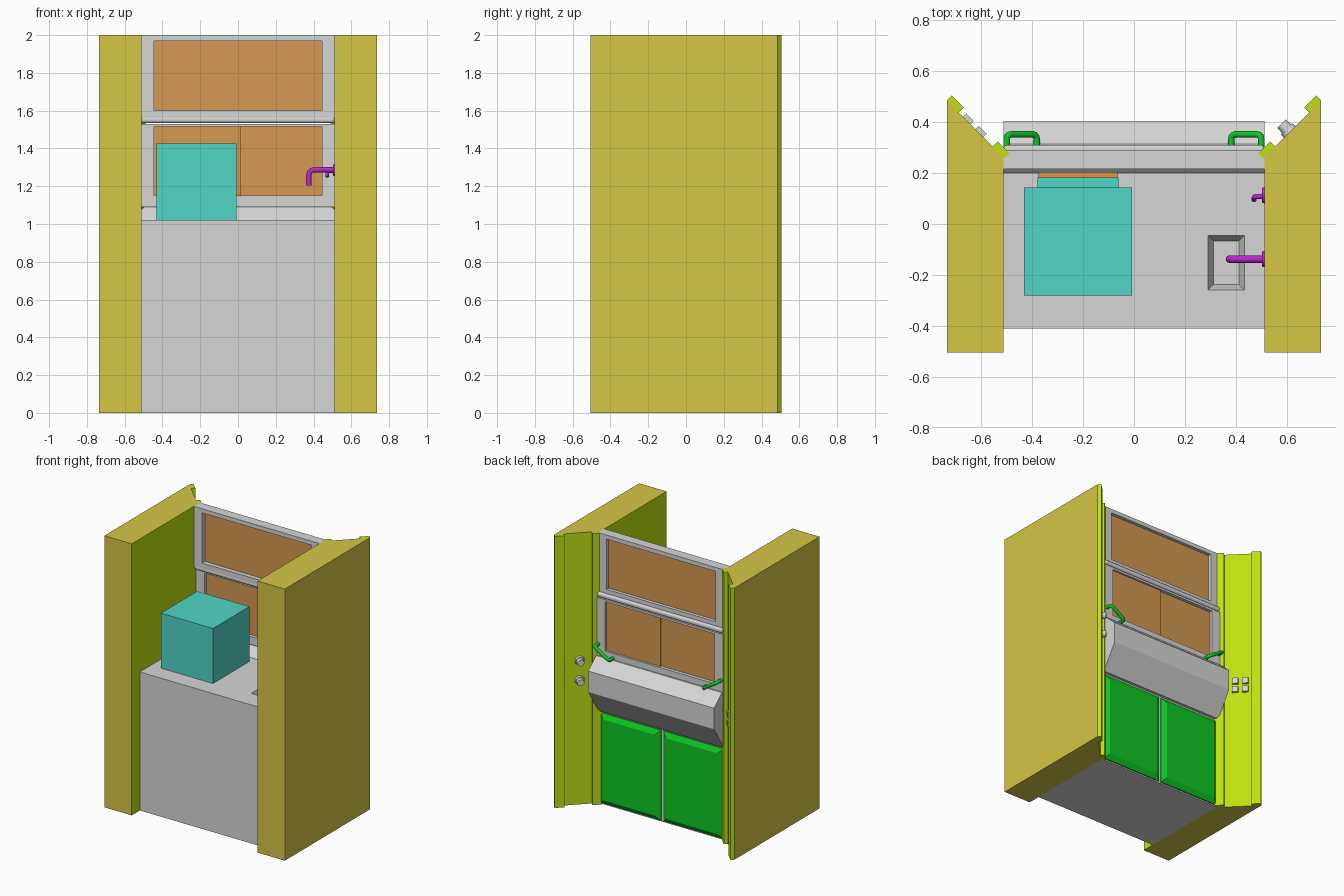
import bpy, bmesh, math
from mathutils import Vector, Matrix

if "Cube" in bpy.data.objects:
    bpy.data.objects.remove(bpy.data.objects["Cube"])


def mat(name, rgb):
    m = bpy.data.materials.new(name)
    m.diffuse_color = (*rgb, 1)
    m.use_nodes = True
    m.node_tree.nodes["Principled BSDF"].inputs["Base Color"].default_value = m.diffuse_color
    return m


GRAY = mat("gray", (0.67, 0.67, 0.67))
YELLOW = mat("yellow", (0.66, 0.57, 0.06))
LIME = mat("lime", (0.52, 0.75, 0.005))
GREEN = mat("green", (0.004, 0.58, 0.017))
TEAL = mat("teal", (0.08, 0.67, 0.56))
BROWN = mat("brown", (0.66, 0.32, 0.085))
PURPLE = mat("purple", (0.5, 0.02, 0.62))


def finish(name, bm, *mats):
    bmesh.ops.recalc_face_normals(bm, faces=bm.faces)
    me = bpy.data.meshes.new(name)
    bm.to_mesh(me)
    bm.free()
    for m in mats:
        me.materials.append(m)
    ob = bpy.data.objects.new(name, me)
    bpy.context.collection.objects.link(ob)
    return ob


def loft(rings):
    """Closed solid through rings of equal point count."""
    bm = bmesh.new()
    vs = [[bm.verts.new(p) for p in r] for r in rings]
    n = len(vs[0])
    for a, b in zip(vs, vs[1:]):
        for i in range(n):
            bm.faces.new((a[i], a[(i + 1) % n], b[(i + 1) % n], b[i]))
    bm.faces.new(vs[0])
    bm.faces.new(vs[-1])
    return bm


def box(name, x0, x1, y0, y1, z0, z1, m):
    r = [(x0, y0), (x1, y0), (x1, y1), (x0, y1)]
    return finish(name, loft([[(x, y, z) for x, y in r] for z in (z0, z1)]), m)


def tube(name, pts, r, m, bend=0.02):
    """Round pipe along a path with softened corners."""
    pts = [Vector(p) for p in pts]
    path = [pts[0]]
    for a, b, c in zip(pts, pts[1:], pts[2:]):
        p, q = b + (a - b).normalized() * bend, b + (c - b).normalized() * bend
        path += [p.lerp(b, t).lerp(b.lerp(q, t), t) for t in (0, 0.33, 0.67, 1)]
    path.append(pts[-1])
    cu = bpy.data.curves.new(name, 'CURVE')
    cu.dimensions = '3D'
    cu.bevel_depth = r
    cu.bevel_resolution = 3
    cu.use_fill_caps = True
    sp = cu.splines.new('POLY')
    sp.points.add(len(path) - 1)
    for s, p in zip(sp.points, path):
        s.co = (*p, 1)
    cu.materials.append(m)
    ob = bpy.data.objects.new(name, cu)
    bpy.context.collection.objects.link(ob)


def disc(name, center, axis, r, depth, m):
    bm = bmesh.new()
    rot = Vector((0, 0, 1)).rotation_difference(Vector(axis)).to_matrix().to_4x4()
    bmesh.ops.create_cone(bm, cap_ends=True, segments=20, radius1=r, radius2=r * 0.9,
                          depth=depth, matrix=Matrix.Translation(center) @ rot)
    return finish(name, bm, m)


# side walls: yellow outside, lime on inner and slanted rear faces
for s, side in ((-1, "left"), (1, "right")):
    prof = [(.735, -.505), (.512, -.505), (.512, .262), (.735, .485)]
    wall = finish(side + "_wall", loft([[(s * x, y, z) for x, y in prof] for z in (0, 2)]),
                  YELLOW, LIME)
    for f in wall.data.polygons:
        if f.normal.x * s < -0.5:
            f.material_index = 1
    # raised strips along the slanted face
    d, n = Vector((.7071, .7071)), Vector((-.7071, .7071))
    for k, (a, b) in enumerate(((-.005, .06), (.25, .316))):
        o = Vector((.512, .262))
        q = [o + d * a, o + d * b, o + d * b + n * .028, o + d * a + n * .028]
        q = [(min(p.x, .735), min(p.y, .505)) for p in q]
        finish(f"{side}_strip_{k}", loft([[(s * x, y, z) for x, y in q] for z in (0, 2)]), LIME)

# cabinet body, worktop, sill and sloping apron as one profile
prof = [(-.41, 0), (-.41, 1.02), (.2, 1.02), (.285, 1.105), (.315, 1.105), (.405, 1.025),
        (.405, .87), (.29, .69), (.27, .69), (.27, 0)]
body = finish("cabinet_body", loft([[(x, y, z) for y, z in prof] for x in (-.513, .513)]), GRAY)

# tapered sink basin
rings = [[(.362 + sx * (.072 + g), -.152 + sy * (.108 + g), z)
          for sx, sy in ((-1, -1), (1, -1), (1, 1), (-1, 1))]
         for g, z in ((-.022, .96), (.007, 1.04))]
cutter = finish("sink_cutter", loft(rings), GRAY)
cutter.hide_render = True
cutter.hide_viewport = True
mod = body.modifiers.new("sink", 'BOOLEAN')
mod.operation = 'DIFFERENCE'
mod.object = cutter
mod.solver = 'EXACT'

# bevelled doors
for k, x0 in enumerate((-.5, .01)):
    rings = []
    for g, y in ((0, .265), (0, .278), (.035, .3)):
        a, b, c, d = x0 + g, x0 + .49 - g, .01 + g, .675 - g
        rings.append([(a, y, c), (b, y, c), (b, y, d), (a, y, d)])
    finish(f"door_{k}", loft(rings), GREEN)


# window sashes
def sash(name, y0, y1, z0, z1, p0, p1):
    w, px = .513, .445
    box(name + "_left", -w, -px, y0, y1, z0, z1, GRAY)
    box(name + "_right", px, w, y0, y1, z0, z1, GRAY)
    box(name + "_bottom", -px, px, y0, y1, z0, p0, GRAY)
    box(name + "_top", -px, px, y0, y1, p1, z1, GRAY)


sash("upper_sash", .217, .29, 1.56, 2.0, 1.6, 1.97)
sash("lower_sash", .245, .305, 1.09, 1.53, 1.15, 1.515)
box("upper_pane", -.445, .445, .25, .265, 1.6, 1.97, BROWN)
box("lower_pane_left", -.445, .015, .27, .28, 1.15, 1.515, BROWN)
box("lower_pane_right", .005, .445, .281, .29, 1.15, 1.515, BROWN)
# rounded lift rail between the sashes
rail = box("lift_rail", -.513, .513, .217, .31, 1.535, 1.57, GRAY)
bev = rail.modifiers.new("round", 'BEVEL')
bev.width = .014
bev.segments = 3

# tilted grab handles
for s, side in ((-1, "left"), (1, "right")):
    tube(side + "_handle", [(s * .5, .3, 1.19), (s * .5, .352, 1.19),
                            (s * .382, .352, 1.115), (s * .382, .3, 1.115)], .013, GREEN)

# taps on the right wall
tube("water_tap", [(.515, -.138, 1.287), (.375, -.138, 1.287), (.375, -.138, 1.205)], .015, PURPLE, .03)
tube("gas_tap", [(.515, .108, 1.28), (.472, .108, 1.28), (.472, .095, 1.25)], .01, PURPLE, .012)
for y in (-.138, .113):
    disc("tap_flange", (.508, y, 1.285), (-1, 0, 0), .032, .01, PURPLE)

# monitor with its screen facing the window
box("monitor_body", -.432, -.008, -.28, .143, 1.015, 1.425, TEAL)
rings = [[(a, y, c), (b, y, c), (b, y, d), (a, y, d)]
         for a, b, c, d, y in ((-.38, -.06, 1.06, 1.38, .13), (-.38, -.06, 1.06, 1.38, .182))]
finish("monitor_bezel", loft(rings), TEAL)
box("monitor_screen", -.375, -.065, .182, .205, 1.07, 1.37, BROWN)

# control knobs on the right slanted face
n = Vector((-.7071, .7071, 0))
base = Vector((.612, .362, 0))
for z in (1.06, .915):
    c = base + Vector((0, 0, z))
    disc("knob_plate", c + n * .008, n, .034, .02, GRAY)
    disc("knob", c + n * .03, n, .026, .03, GRAY)

# sockets on the left slanted face
n = Vector((.7071, .7071, 0))
t = Vector((-.7071, .7071, 0))
for a in (.135, .205):
    for z in (.99, .925):
        c = Vector((-.512, .262, z)) + t * a
        q = [c + t * u + n * v for u, v in ((-.021, -.005), (.021, -.005), (.021, .018), (-.021, .018))]
        finish("socket", loft([[p + Vector((0, 0, h)) for p in q] for h in (-.022, .022)]), GRAY)
